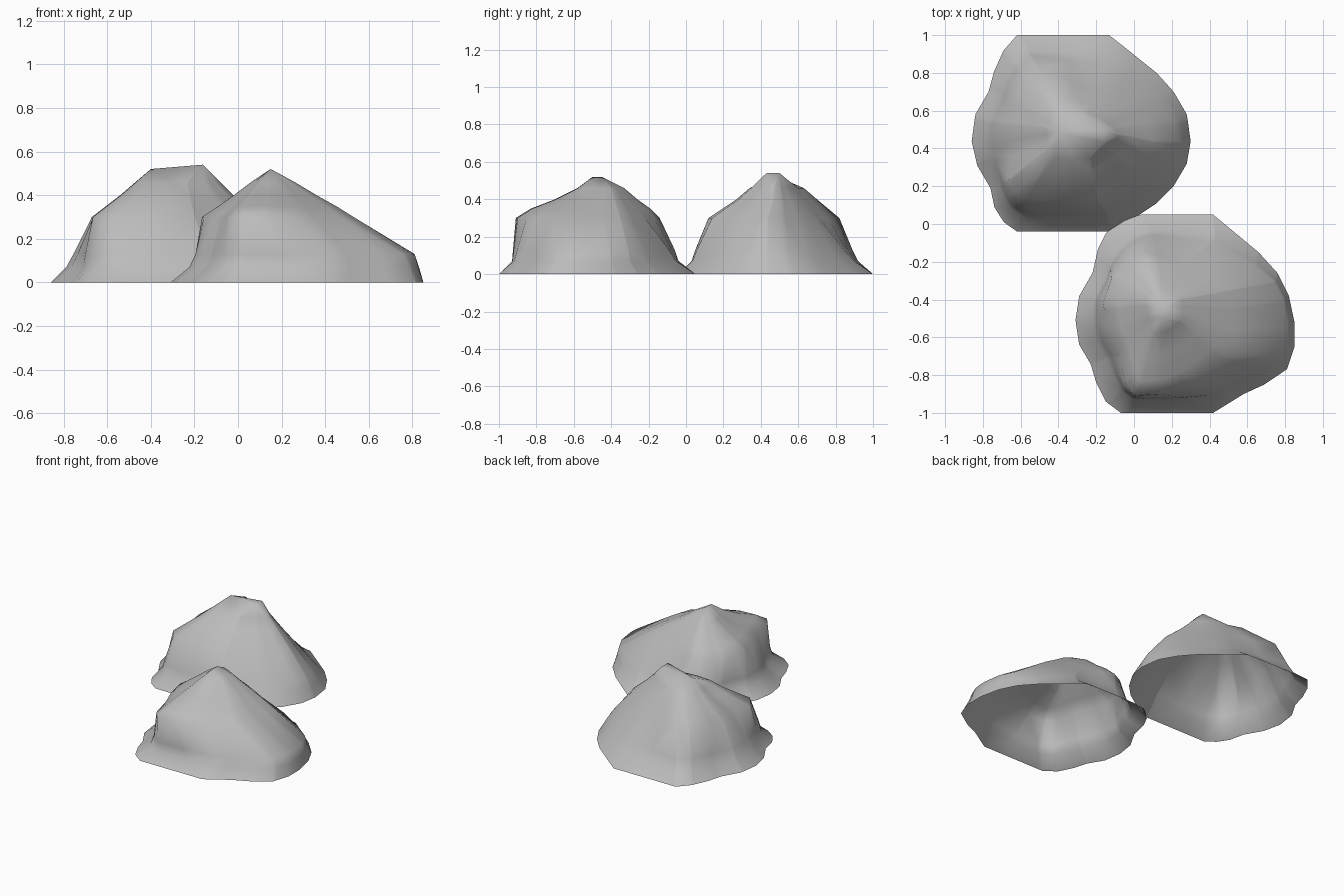
import bpy
import bmesh
import math

cube = bpy.data.objects.get("Cube")
if cube:
    bpy.data.objects.remove(cube, do_unlink=True)

stone = bpy.data.materials.new("grey_stone")
stone.use_nodes = True
grey = (0.5, 0.5, 0.5, 1)
stone.diffuse_color = grey
stone.node_tree.nodes["Principled BSDF"].inputs["Base Color"].default_value = grey


def normalise(outline):
    """Fit an outline into a square from -1 to 1."""
    xs, ys = zip(*outline)
    west, east, south, north = min(xs), max(xs), min(ys), max(ys)
    return [((2 * x - west - east) / (east - west), (2 * y - south - north) / (north - south))
            for x, y in outline]


def reach(outline, angle):
    """Distance from the middle to the outline in one direction."""
    dx, dy = math.cos(angle), math.sin(angle)
    best = 0
    for (ax, ay), (bx, by) in zip(outline, outline[1:] + outline[:1]):
        ex, ey = bx - ax, by - ay
        det = ex * dy - ey * dx
        if abs(det) > 1e-9:
            along = (ay * dx - ax * dy) / det
            if -1e-6 <= along <= 1 + 1e-6:
                best = max(best, (ax + along * ex) * dx + (ay + along * ey) * dy)
    return best


def make_mound(name, foot, shoulder, levels, ridge):
    """Loft from the foot outline to the shoulder outline and up to a ridge."""
    foot, shoulder = normalise(foot), normalise(shoulder)
    angles = sorted({round(math.atan2(y, x), 2) for x, y in foot + shoulder})
    count = len(angles)
    bm = bmesh.new()
    rings = []
    for z, mix, (west, east, south, north) in levels:
        ring = []
        for a in angles:
            r = reach(foot, a) * (1 - mix) + reach(shoulder, a) * mix
            x = (west + east + (east - west) * r * math.cos(a)) / 2
            y = (south + north + (north - south) * r * math.sin(a)) / 2
            ring.append(bm.verts.new((x, y, z)))
        rings.append(ring)
    for low, high in zip(rings, rings[1:]):
        for i in range(count):
            j = (i + 1) % count
            bm.faces.new((low[i], low[j], high[j], high[i]))
    # Cap: every top edge joins the nearest ridge point
    tips = [bm.verts.new(p) for p in ridge]
    top = rings[-1]
    near = [min(tips, key=lambda t: (t.co - v.co).length) for v in top]
    for i in range(count):
        j = (i + 1) % count
        bm.faces.new((top[i], top[j], near[i]))
        if near[i] is not near[j]:
            bm.faces.new((top[j], near[j], near[i]))
    if len(tips) > 2:
        bm.faces.new(tips)
    bmesh.ops.triangulate(bm, faces=bm.faces[:], quad_method='SHORT_EDGE')
    bmesh.ops.recalc_face_normals(bm, faces=bm.faces[:])
    if sum(f.normal.z for f in bm.faces) < 0:
        bmesh.ops.reverse_faces(bm, faces=bm.faces[:])
    mesh = bpy.data.meshes.new(name)
    bm.to_mesh(mesh)
    bm.free()
    mesh.materials.append(stone)
    obj = bpy.data.objects.new(name, mesh)
    bpy.context.collection.objects.link(obj)
    bpy.ops.object.select_all(action='DESELECT')
    obj.select_set(True)
    bpy.context.view_layer.objects.active = obj
    bpy.ops.object.shade_smooth_by_angle(angle=math.radians(80))


# Ground outlines, anticlockwise from the south-west corner
back_foot = [
    (-.62, -.04), (-.38, -.04), (-.14, -.04), (.03, .05), (.12, .11), (.21, .20),
    (.28, .32), (.30, .44), (.28, .58), (.21, .70), (.12, .80), (-.13, 1), (-.38, 1),
    (-.62, 1), (-.69, .92), (-.74, .81), (-.77, .70), (-.84, .58), (-.86, .44),
    (-.83, .31), (-.76, .19), (-.74, .09), (-.69, .01)]
front_foot = [
    (-.07, -1), (.17, -1), (.42, -1), (.58, -.90), (.69, -.85), (.81, -.77),
    (.85, -.65), (.85, -.52), (.82, -.38), (.76, -.26), (.66, -.15), (.42, .05),
    (.17, .05), (.04, .05), (-.06, .03), (-.15, -.05), (-.19, -.13), (-.22, -.26),
    (-.29, -.38), (-.31, -.51), (-.29, -.64), (-.23, -.74), (-.20, -.84), (-.15, -.94)]

# Shoulder outlines, where the steep sides turn into the gentler top
back_shoulder = [
    (-.60, .14), (-.40, .12), (-.20, .14), (-.02, .28), (.10, .43), (.07, .51),
    (-.04, .61), (-.15, .68), (-.30, .745), (-.50, .82), (-.57, .77), (-.63, .66),
    (-.67, .52), (-.65, .38), (-.665, .22)]
front_shoulder = [
    (0, -.91), (.15, -.90), (.31, -.83), (.49, -.70), (.53, -.60), (.53, -.44),
    (.50, -.35), (.40, -.29), (.25, -.22), (.05, -.14), (-.03, -.18), (-.12, -.29),
    (-.165, -.42), (-.13, -.57), (-.08, -.70), (-.04, -.86)]

# Contour height, blend towards the shoulder, west, east, south and north limits
back_levels = [
    (0, 0, (-.86, .30, -.04, 1)),
    (.07, .15, (-.79, .27, .03, .92)),
    (.13, .35, (-.76, .24, .05, .89)),
    (.30, 1, (-.67, .10, .12, .82)),
    (.40, 1, (-.54, -.02, .27, .70)),
    (.46, 1, (-.47, -.08, .34, .63))]
front_levels = [
    (0, 0, (-.31, .85, -1, .05)),
    (.07, .15, (-.23, .83, -.93, -.04)),
    (.13, .35, (-.21, .81, -.925, -.06)),
    (.30, 1, (-.165, .53, -.91, -.14)),
    (.35, 1, (-.09, .45, -.83, -.19)),
    (.40, 1, (-.02, .36, -.70, -.26)),
    (.46, 1, (.06, .26, -.58, -.33))]

make_mound("back_rock", back_foot, back_shoulder, back_levels,
           [(-.40, .49, .52), (-.16, .43, .54), (-.16, .50, .54)])
make_mound("front_rock", front_foot, front_shoulder, front_levels,
           [(.15, -.50, .52), (.15, -.45, .52)])
